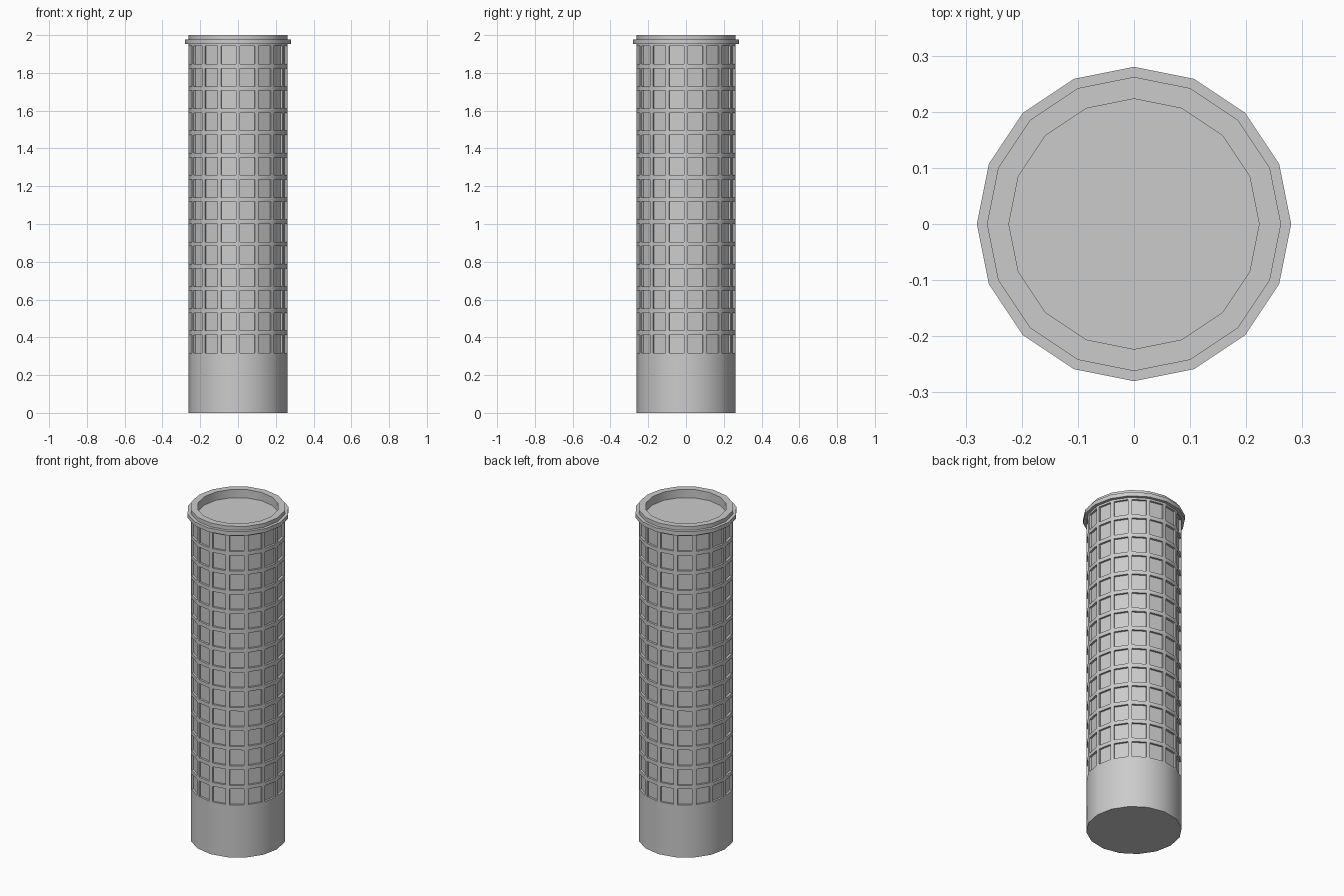
import bpy, bmesh, math

if "Cube" in bpy.data.objects:
    bpy.data.objects.remove(bpy.data.objects["Cube"])

SIDES = 16
ROWS = 14
Z0, Z1 = 0.306, 1.953      # window zone
R_WALL, R_RIM, R_LEDGE = 0.262, 0.223, 0.28


def add_ring(bm, r, z):
    return [bm.verts.new((r * math.cos(2 * math.pi * i / SIDES),
                          r * math.sin(2 * math.pi * i / SIDES), z))
            for i in range(SIDES)]


def lathe(bm, profile, closed=False):
    """Spin (radius, z) points into bands of quads; returns rings and bands."""
    rings = [add_ring(bm, r, z) for r, z in profile]
    pairs = list(zip(rings, rings[1:]))
    if closed:
        pairs.append((rings[-1], rings[0]))
    bands = []
    for a, b in pairs:
        bands.append([bm.faces.new((a[i], a[(i + 1) % SIDES],
                                    b[(i + 1) % SIDES], b[i]))
                      for i in range(SIDES)])
    return rings, bands


def finish(bm, name):
    bm.normal_update()
    mesh = bpy.data.meshes.new(name)
    bm.to_mesh(mesh)
    bm.free()
    ob = bpy.data.objects.new(name, mesh)
    bpy.context.collection.objects.link(ob)
    bpy.ops.object.select_all(action='DESELECT')
    ob.select_set(True)
    bpy.context.view_layer.objects.active = ob
    bpy.ops.object.shade_smooth_by_angle(angle=math.radians(30))
    return ob


# Tower body: plain base, window rows, parapet and sunken roof
bm = bmesh.new()
profile = [(R_WALL, 0.0)]
profile += [(R_WALL, Z0 + (Z1 - Z0) * i / ROWS) for i in range(ROWS + 1)]
profile += [(R_WALL, 2.0), (R_RIM, 2.0), (R_RIM, 1.95)]
rings, bands = lathe(bm, profile)
bm.faces.new(rings[0][::-1])
bm.faces.new(rings[-1])
bm.normal_update()

# Recessed windows, one per cell
cells = [f for band in bands[1:ROWS + 1] for f in band]
bmesh.ops.inset_individual(bm, faces=cells, thickness=0.0115, depth=0.0,
                           use_even_offset=True)
bm.normal_update()
bmesh.ops.inset_individual(bm, faces=cells, thickness=0.0, depth=-0.012)
finish(bm, "tower_body")

# Ledge around the parapet
bm = bmesh.new()
lathe(bm, [(R_WALL - 0.005, 1.953), (R_LEDGE, 1.953),
           (R_LEDGE, 1.977), (R_WALL - 0.005, 1.977)], closed=True)
finish(bm, "roof_ledge")
